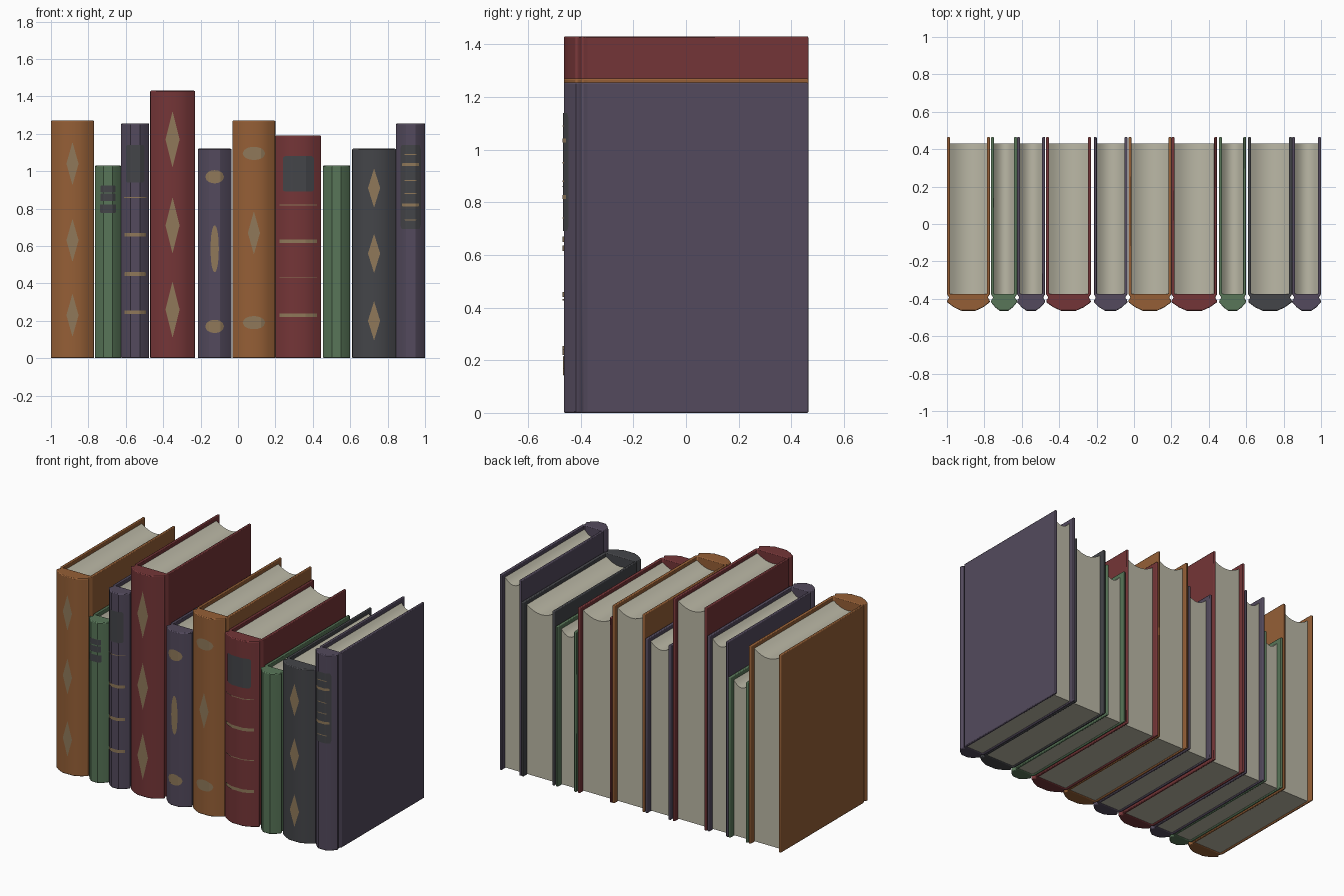
import bpy, bmesh, math

if "Cube" in bpy.data.objects:
    bpy.data.objects.remove(bpy.data.objects["Cube"])


def material(name, hex_code):
    rgb = [int(hex_code[i:i + 2], 16) / 255 for i in (0, 2, 4)]
    lin = [c / 12.92 if c < 0.04 else ((c + 0.055) / 1.055) ** 2.4 for c in rgb]
    mat = bpy.data.materials.new(name)
    mat.use_nodes = True
    mat.diffuse_color = (*lin, 1)
    bsdf = next(n for n in mat.node_tree.nodes if n.type == "BSDF_PRINCIPLED")
    bsdf.inputs["Base Color"].default_value = (*lin, 1)
    bsdf.inputs["Roughness"].default_value = 0.8
    return mat


MATS = {name: material(name, code) for name, code in (
    ("brown", "955F36"), ("green", "587658"), ("purple", "534A5D"),
    ("red", "743537"), ("charcoal", "444549"), ("paper", "BBB8A6"), ("tan", "90795A"))}

BACK, HINGE, BOARD = 0.465, -0.375, 0.016
SPINE = [(-1, -0.418), (-0.67, -0.446), (-0.33, -0.464)]
SPINE += [(-u, y) for u, y in reversed(SPINE)]


def spine_y(u):
    """Depth of the faceted spine at a fraction of the half width."""
    for (u0, y0), (u1, y1) in zip(SPINE, SPINE[1:]):
        if u <= u1:
            return y0 + (y1 - y0) * (u - u0) / (u1 - u0)
    return SPINE[-1][1]


def finish(name, bm, mat, smooth=True):
    mesh = bpy.data.meshes.new(name)
    bm.to_mesh(mesh)
    bm.free()
    mesh.materials.append(MATS[mat])
    obj = bpy.data.objects.new(name, mesh)
    bpy.context.collection.objects.link(obj)
    if smooth:
        bpy.ops.object.select_all(action="DESELECT")
        obj.select_set(True)
        bpy.context.view_layer.objects.active = obj
        bpy.ops.object.shade_smooth_by_angle(angle=math.radians(30))
    return obj


def prism(points, offset):
    """Extrude a closed outline by an offset vector."""
    bm = bmesh.new()
    face = bm.faces.new([bm.verts.new(p) for p in points])
    top = bmesh.ops.extrude_face_region(bm, geom=[face])["geom"]
    bmesh.ops.translate(bm, vec=offset,
                        verts=[v for v in top if isinstance(v, bmesh.types.BMVert)])
    bmesh.ops.recalc_face_normals(bm, faces=bm.faces)
    return bm


def cover(name, x, half, height, mat):
    # Two boards, pinched hinges and a rounded solid spine in one outline
    side = [(half - BOARD, BACK), (half, BACK), (half, HINGE),
            (half - 0.012, HINGE - 0.018), (half - 0.002, HINGE - 0.032)]
    spine = [(half * -u, y) for u, y in SPINE]
    inner = (half - BOARD, HINGE)
    outline = [inner] + side + spine + [(-a, b) for a, b in reversed(side)] + [(-inner[0], inner[1])]
    obj = finish(name, prism([(x + a, b, 0) for a, b in outline], (0, 0, height)), mat)
    bevel = obj.modifiers.new("soft_edges", "BEVEL")
    bevel.width = 0.005
    bevel.segments = 2
    bevel.limit_method = "ANGLE"
    bevel.angle_limit = math.radians(60)


def pages(name, x, half, height):
    # Page block with a hollowed top
    w = half - BOARD + 0.002
    arc = [(i / 4 - 1) for i in range(9)]
    outline = [(x + w, HINGE - 0.01, 0.006), (x - w, HINGE - 0.01, 0.006)]
    outline += [(x + u * w, HINGE - 0.01, height - 0.025 - 0.04 * (1 - u * u)) for u in arc]
    finish(name, prism(outline, (0, 0.43 - HINGE + 0.01, 0)), "paper")


SHAPES = {
    "diamond": lambda u: max(1 - abs(u), 0.01),
    "oval": lambda u: max(math.sqrt(max(1 - u * u, 0)), 0.02),
    "label": lambda u: 1 if abs(u) < 0.9 else 0.9,
}


def ornament(name, x, half, shape, z, width, tall, mat="tan", lift=0.003):
    # Thin plate that follows the spine's curve
    bm = bmesh.new()
    columns = []
    for i in range(17):
        u = i / 8 - 1
        a = u * width / 2
        dz = SHAPES[shape](u) * tall / 2
        y = spine_y(a / half) - lift
        columns.append([bm.verts.new((x + a, y, z + s * dz)) for s in (-1, 1)])
    for (a, b), (c, d) in zip(columns, columns[1:]):
        bm.faces.new((a, c, d, b))
    finish(name, bm, mat, smooth=False)


def diamonds(zs, width, tall):
    return [("diamond", z, width, tall) for z in zs]


def bands(zs, width, tall):
    return [("label", z, width, tall, "tan", 0.005) for z in zs]


def label(z, width, tall):
    return [("label", z, width, tall, "charcoal")]


# Left edge, right edge, height, colour, spine ornaments
BOOKS = [
    (-1, -0.77, 1.27, "brown", diamonds((0.23, 0.63, 1.04), 0.065, 0.23)),
    (-0.765, -0.625, 1.03, "green",
     label(0.905, 0.08, 0.036) + label(0.86, 0.08, 0.04) + label(0.8, 0.085, 0.046)),
    (-0.625, -0.475, 1.255, "purple",
     label(1.04, 0.1, 0.2) + bands([0.86], 0.12, 0.005) + bands((0.245, 0.45, 0.66), 0.115, 0.02)),
    (-0.47, -0.23, 1.43, "red", diamonds((0.26, 0.71, 1.17), 0.075, 0.3)),
    (-0.215, -0.035, 1.12, "purple",
     [("oval", 0.17, 0.1, 0.07), ("oval", 0.97, 0.1, 0.07), ("oval", 0.585, 0.045, 0.25)]),
    (-0.03, 0.2, 1.27, "brown",
     [("oval", 0.19, 0.12, 0.07), ("oval", 1.095, 0.12, 0.07)] + diamonds([0.67], 0.065, 0.23)),
    (0.2, 0.445, 1.19, "red",
     label(0.985, 0.165, 0.19) + bands((0.43, 0.82), 0.2, 0.005) + bands((0.23, 0.625), 0.2, 0.02)),
    (0.455, 0.6, 1.03, "green", []),
    (0.61, 0.845, 1.12, "charcoal", diamonds((0.2, 0.56, 0.91), 0.065, 0.21)),
    (0.845, 1, 1.255, "purple",
     label(0.915, 0.11, 0.45) + bands((0.74, 0.88, 0.95, 1.09), 0.065, 0.005)
     + bands((0.82, 1.035), 0.09, 0.016)),
]

for n, (left, right, height, colour, marks) in enumerate(BOOKS, 1):
    x, half = (left + right) / 2, (right - left) / 2
    cover(f"book_{n}_cover", x, half, height, colour)
    pages(f"book_{n}_pages", x, half, height)
    for k, mark in enumerate(marks, 1):
        ornament(f"book_{n}_ornament_{k}", x, half, *mark)
